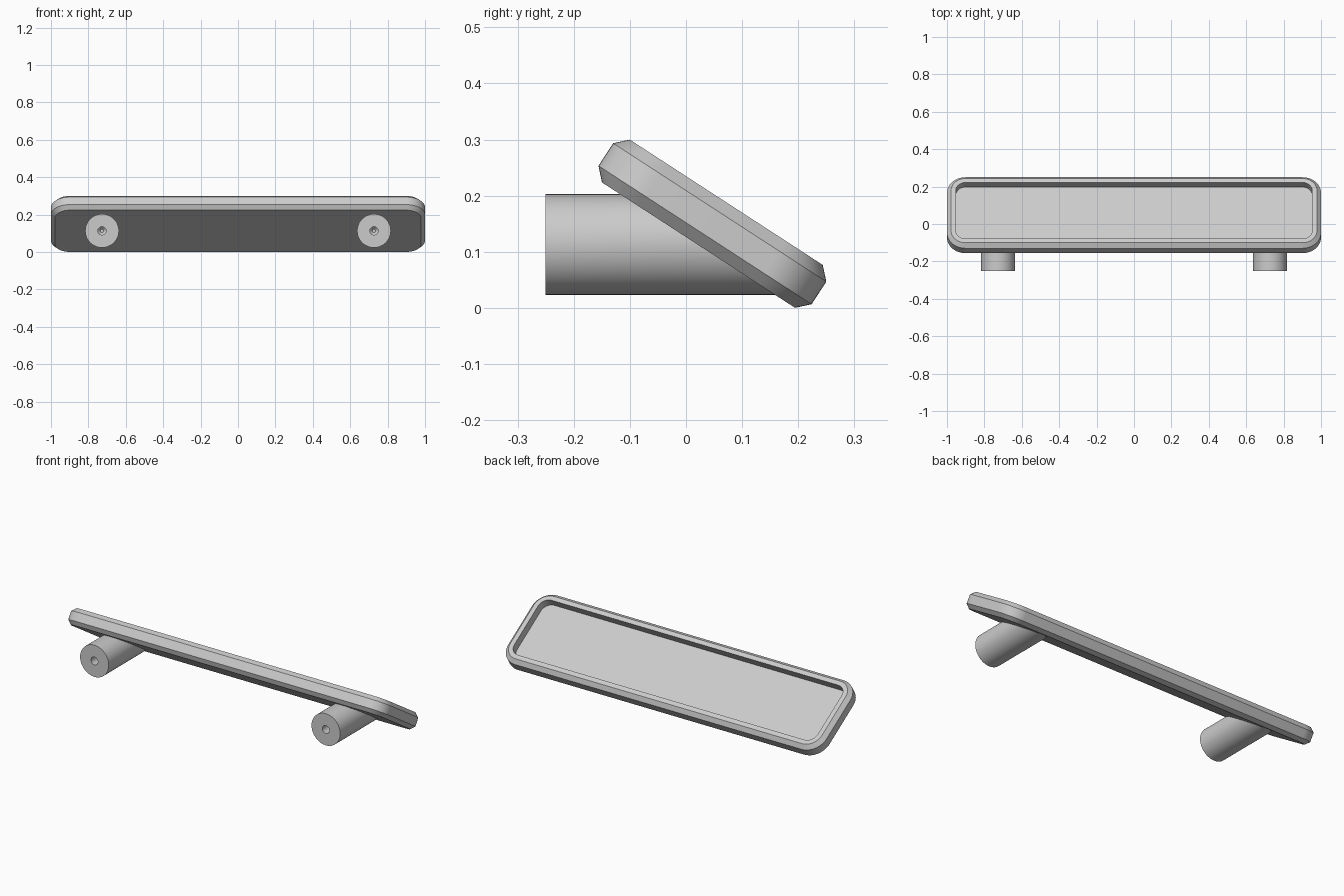
import bpy, bmesh, math
from mathutils import Matrix, Vector

cube = bpy.data.objects.get("Cube")
if cube:
    bpy.data.objects.remove(cube, do_unlink=True)

TILT = math.radians(-33)
CENTRE = Vector((0, 0.047, 0.15))
HALF_LENGTH, HALF_WIDTH, HALF_THICK = 1.0, 0.2265, 0.0455
CHAMFER, RIM, CORNER = 0.0215, 0.047, 0.1

grey = bpy.data.materials.new("light grey")
grey.use_nodes = True
grey.diffuse_color = (0.6, 0.6, 0.6, 1)
grey.node_tree.nodes["Principled BSDF"].inputs["Base Color"].default_value = (0.6, 0.6, 0.6, 1)


def rounded_rectangle(inset, z, steps=12):
    """Outline of the tray, pulled in by an inset, at one height."""
    radius = CORNER - inset
    points = []
    for quarter, (sx, sy) in enumerate([(1, 1), (-1, 1), (-1, -1), (1, -1)]):
        for i in range(steps + 1):
            a = math.pi / 2 * (quarter + i / steps)
            points.append((sx * (HALF_LENGTH - CORNER) + radius * math.cos(a),
                           sy * (HALF_WIDTH - CORNER) + radius * math.sin(a), z))
    return points


def circle(radius, y, steps=48):
    return [(radius * math.cos(2 * math.pi * i / steps), y,
             radius * math.sin(2 * math.pi * i / steps)) for i in range(steps)]


def loft(name, outlines, matrix):
    """Skin a stack of outlines and cap both ends."""
    bm = bmesh.new()
    rings = [[bm.verts.new(p) for p in outline] for outline in outlines]
    for a, b in zip(rings, rings[1:]):
        for i in range(len(a)):
            j = (i + 1) % len(a)
            bm.faces.new((a[i], a[j], b[j], b[i]))
    bm.faces.new(rings[0])
    bm.faces.new(rings[-1])
    bmesh.ops.recalc_face_normals(bm, faces=bm.faces)
    mesh = bpy.data.meshes.new(name)
    bm.to_mesh(mesh)
    bm.free()
    mesh.materials.append(grey)
    obj = bpy.data.objects.new(name, mesh)
    obj.matrix_world = matrix
    bpy.context.collection.objects.link(obj)
    bpy.ops.object.select_all(action="DESELECT")
    obj.select_set(True)
    bpy.context.view_layer.objects.active = obj
    bpy.ops.object.shade_smooth_by_angle(angle=math.radians(30))
    return obj


# Tilted tray: chamfered outside, flat rim, straight-walled recess
side = HALF_THICK - CHAMFER
tray_profile = [(CHAMFER, -HALF_THICK), (0, -side), (0, side),
                (CHAMFER, HALF_THICK), (RIM, HALF_THICK), (RIM, 0)]
loft("tray", [rounded_rectangle(*p) for p in tray_profile],
     Matrix.Translation(CENTRE) @ Matrix.Rotation(TILT, 4, "X"))

# Round posts: screw hole in the front end, back end cut along the tray underside
POST_RADIUS, POST_Z, FRONT, HOLE = 0.09, 0.113, -0.25, 0.022
normal_y, normal_z = -math.sin(TILT), math.cos(TILT)


def on_underside(p):
    depth = -HALF_THICK + 0.003
    y = CENTRE.y + (depth - (p[2] + POST_Z - CENTRE.z) * normal_z) / normal_y
    return (p[0], y, p[2])


for label, x in (("left", 0.727), ("right", -0.727)):
    outlines = [circle(HOLE * 0.4, FRONT + 0.12), circle(HOLE, FRONT + 0.105),
                circle(HOLE, FRONT), circle(POST_RADIUS, FRONT),
                [on_underside(p) for p in circle(POST_RADIUS, 0)]]
    loft(label + "_post", outlines, Matrix.Translation((x, 0, POST_Z)))
